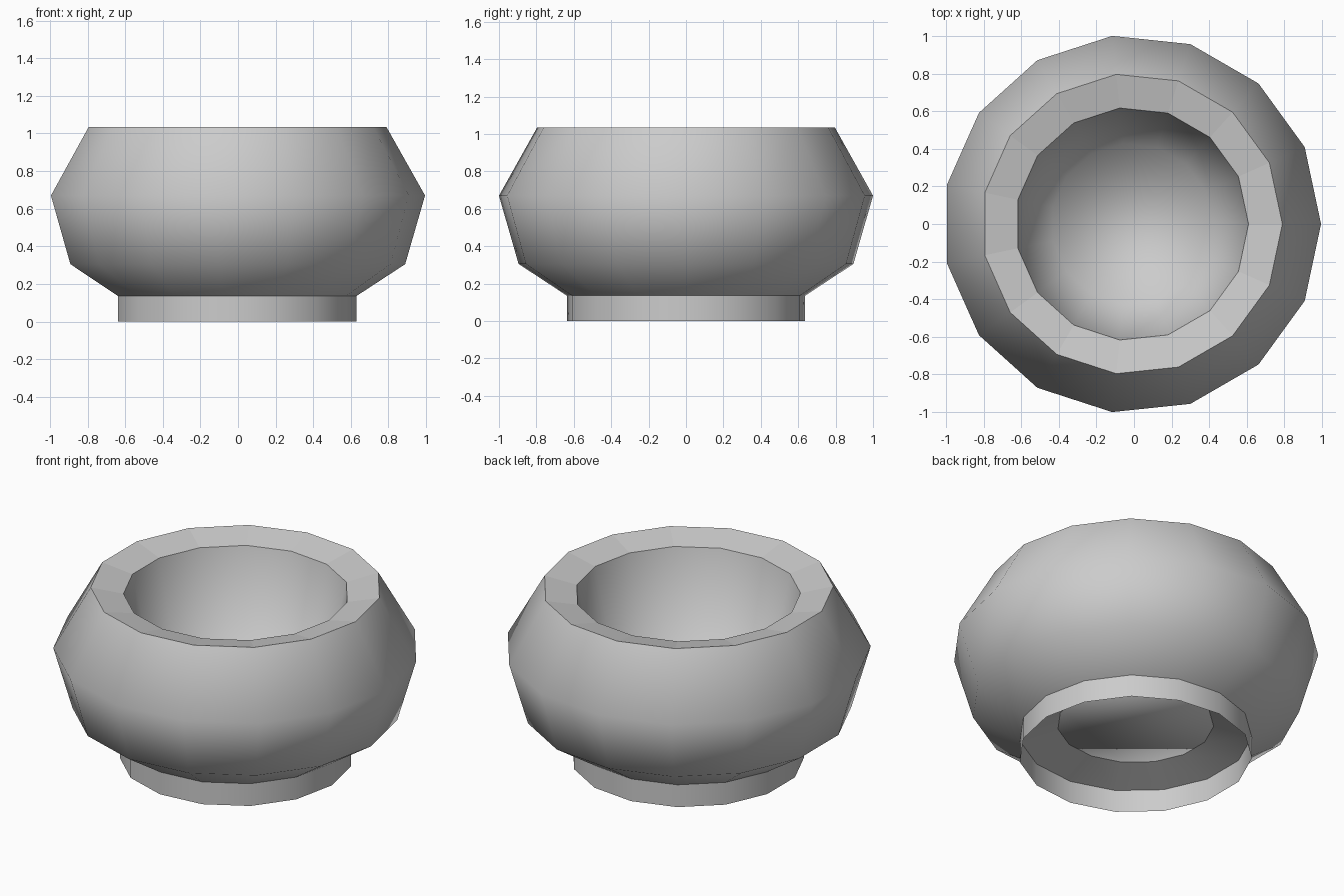
import bpy, bmesh, math

if "Cube" in bpy.data.objects:
    bpy.data.objects.remove(bpy.data.objects["Cube"])

SIDES = 15
OFFSET_X = -0.011   # centres the odd-sided outline on x = 0


def lathe(name, profile, flat_bands=(), sharp_rings=(), cap_end=False):
    """Spin a (radius, z) profile; the right-hand side of the path faces out."""
    bm = bmesh.new()
    rings = []
    for r, z in profile:
        rings.append([bm.verts.new((r * math.cos(a) + OFFSET_X, r * math.sin(a), z))
                      for a in (2 * math.pi * i / SIDES for i in range(SIDES))])
    for k in range(len(rings) - 1):
        lower, upper = rings[k], rings[k + 1]
        for i in range(SIDES):
            j = (i + 1) % SIDES
            face = bm.faces.new((lower[i], lower[j], upper[j], upper[i]))
            face.smooth = k not in flat_bands
    if cap_end:
        bm.faces.new(rings[-1]).smooth = True
    for k in sharp_rings:
        for i in range(SIDES):
            edge = bm.edges.get((rings[k][i], rings[k][(i + 1) % SIDES]))
            edge.smooth = False
    mesh = bpy.data.meshes.new(name)
    bm.to_mesh(mesh)
    bm.free()
    obj = bpy.data.objects.new(name, mesh)
    bpy.context.collection.objects.link(obj)
    return obj


# Outer bowl: rounded wall and sloped flat rim
lathe("bowl_shell",
      [(0.64, 0.135), (0.90, 0.305), (1.0055, 0.67), (0.80, 1.035), (0.62, 0.995)],
      flat_bands=(3,), sharp_rings=(3,))

# Inner bowl surface with closed floor
lathe("bowl_lining", [(0.62, 0.995), (0.43, 0.195)], cap_end=True)

# Underside ring between foot and floor
lathe("underside_ring", [(0.64, 0.135), (0.43, 0.195)])

# Thin open foot ring
lathe("foot_ring", [(0.64, 0.0), (0.64, 0.135)])
